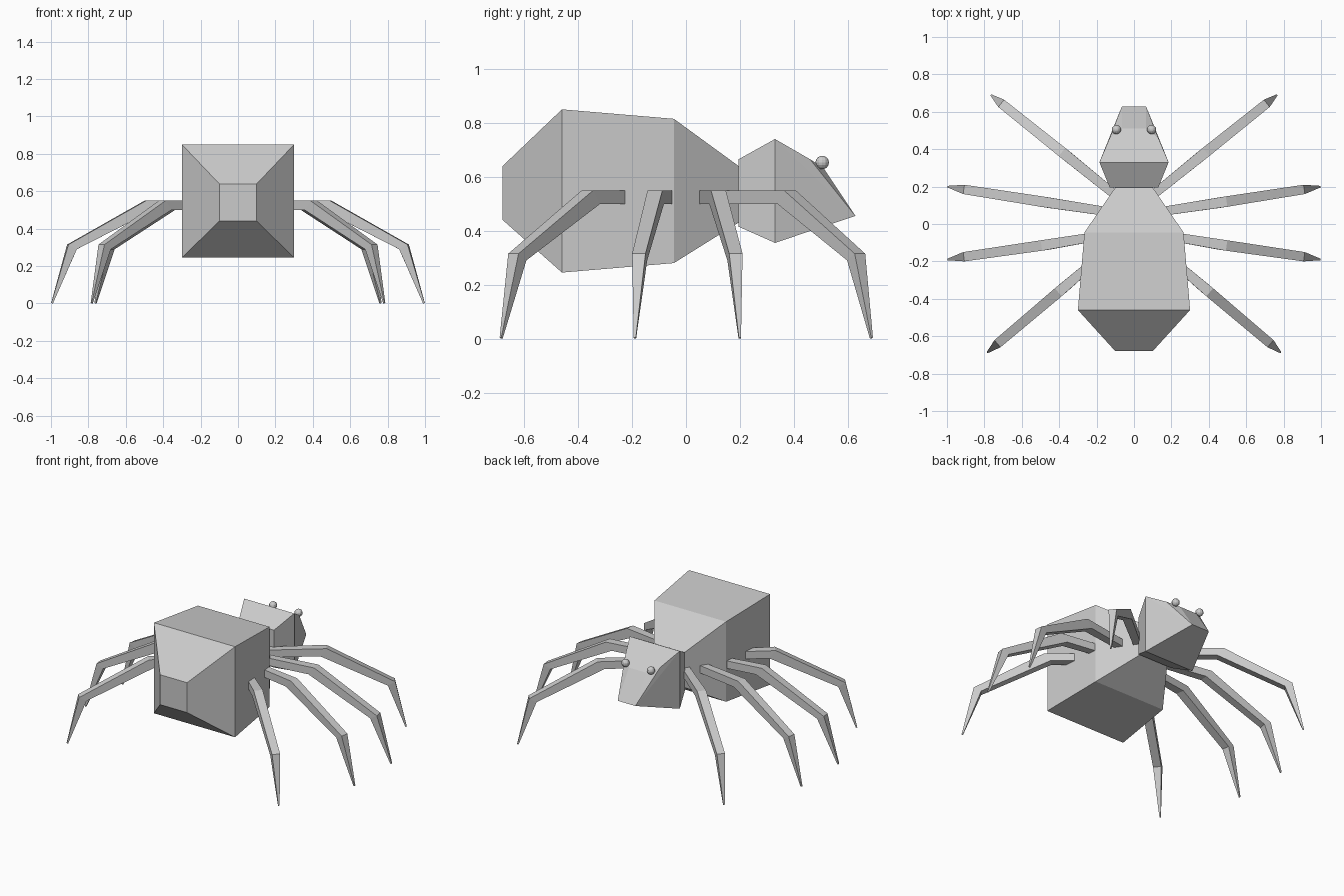
import bpy, bmesh
from mathutils import Vector

cube = bpy.data.objects.get("Cube")
if cube:
    bpy.data.objects.remove(cube, do_unlink=True)

grey = bpy.data.materials.new("plain grey")
grey.use_nodes = True
grey.diffuse_color = (0.6, 0.6, 0.6, 1)
grey.node_tree.nodes["Principled BSDF"].inputs["Base Color"].default_value = (0.6, 0.6, 0.6, 1)


def finish(bm, name):
    bmesh.ops.recalc_face_normals(bm, faces=bm.faces[:])
    mesh = bpy.data.meshes.new(name)
    bm.to_mesh(mesh)
    bm.free()
    mesh.materials.append(grey)
    obj = bpy.data.objects.new(name, mesh)
    bpy.context.collection.objects.link(obj)
    return obj


def loft(name, rings):
    """Skin a row of four-cornered rings and cap both ends."""
    bm = bmesh.new()
    rows = [[bm.verts.new(p) for p in ring] for ring in rings]
    for a, b in zip(rows, rows[1:]):
        for i in range(4):
            j = (i + 1) % 4
            bm.faces.new((a[i], a[j], b[j], b[i]))
    bm.faces.new(rows[0])
    bm.faces.new(rows[-1])
    return finish(bm, name)


def box_ring(y, half, low, high):
    return [(-half, y, low), (half, y, low), (half, y, high), (-half, y, high)]


# Abdomen: square sections along the body
loft("abdomen", [box_ring(-0.68, 0.10, 0.44, 0.64),
                 box_ring(-0.46, 0.30, 0.245, 0.85),
                 box_ring(-0.045, 0.265, 0.28, 0.815),
                 box_ring(0.195, 0.10, 0.43, 0.64)])

# Head: faceted hull with a sloping, slightly folded face
points = box_ring(0.195, 0.13, 0.415, 0.665) + box_ring(0.33, 0.185, 0.355, 0.74)
for s in (-1, 1):
    points += [(s * 0.13, 0.46, 0.665), (s * 0.065, 0.51, 0.632), (s * 0.065, 0.628, 0.455)]
bm = bmesh.new()
for p in points:
    bm.verts.new(p)
bmesh.ops.convex_hull(bm, input=bm.verts[:])
bmesh.ops.dissolve_limit(bm, angle_limit=0.01, verts=bm.verts[:], edges=bm.edges[:])
finish(bm, "head")


# Legs: bent square bars tapering to a point
def leg(name, side, hip, knee, ankle, tip):
    direction = Vector((ankle[0] - knee[0], ankle[1] - knee[1], 0)).normalized()
    across = Vector((-direction.y, direction.x, 0))
    # joint, top height, bottom height, inward shift of the bottom, half width
    joints = [(hip, 0.55, 0.50, 0, 0.023), (knee, 0.55, 0.50, 0.04, 0.028),
              (ankle, 0.315, 0.29, 0.045, 0.025), (tip, 0.004, 0, 0.008, 0.004)]
    rings = []
    for (x, y), top, bottom, shift, half in joints:
        upper = Vector((x, y, top))
        lower = Vector((x, y, bottom)) - direction * shift
        ring = [upper - across * half, upper + across * half,
                lower + across * half, lower - across * half]
        rings.append([(side * p.x, p.y, p.z) for p in ring])
    loft(name, rings)


legs = {
    "head_end": ((0.07, 0.13), (0.385, 0.385), (0.71, 0.645), (0.765, 0.69)),
    "middle_head_end": ((0.10, 0.06), (0.495, 0.12), (0.91, 0.185), (0.998, 0.2)),
    "middle_tail_end": ((0.16, -0.06), (0.495, -0.115), (0.91, -0.175), (0.998, -0.19)),
    "tail_end": ((0.20, -0.19), (0.405, -0.365), (0.73, -0.64), (0.785, -0.688)),
}
for side, label in ((1, "left"), (-1, "right")):
    for part, path in legs.items():
        leg(f"{label}_{part}_leg", side, *path)
    # Eyes
    bm = bmesh.new()
    bmesh.ops.create_uvsphere(bm, u_segments=12, v_segments=8, radius=0.025)
    eye = finish(bm, f"{label}_eye")
    eye.location = (side * 0.094, 0.505, 0.653)
